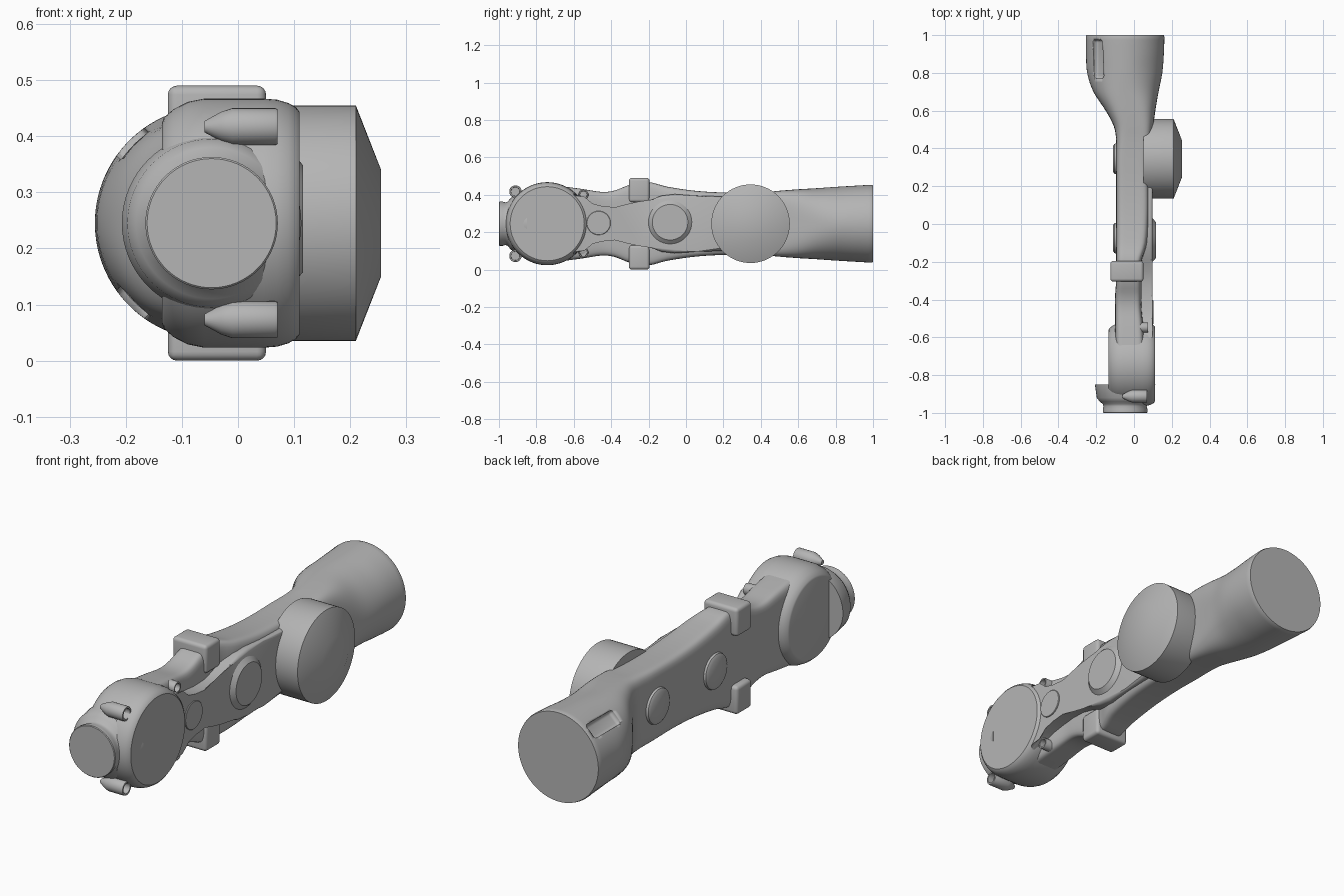
import bpy, bmesh, math

if "Cube" in bpy.data.objects:
    bpy.data.objects.remove(bpy.data.objects["Cube"])

CX, CZ = -0.047, 0.245
grey = bpy.data.materials.new("satin_grey")
grey.diffuse_color = (0.46, 0.46, 0.46, 1)
grey.use_nodes = True
grey.node_tree.nodes["Principled BSDF"].inputs["Base Color"].default_value = grey.diffuse_color


def finish(name, bm, angle=35):
    bmesh.ops.recalc_face_normals(bm, faces=bm.faces)
    me = bpy.data.meshes.new(name)
    bm.to_mesh(me)
    bm.free()
    me.materials.append(grey)
    ob = bpy.data.objects.new(name, me)
    bpy.context.collection.objects.link(ob)
    bpy.ops.object.select_all(action='DESELECT')
    ob.select_set(True)
    bpy.context.view_layer.objects.active = ob
    bpy.ops.object.shade_smooth_by_angle(angle=math.radians(angle))
    return ob


def skin(bm, rings):
    rows = [[bm.verts.new(p) for p in r] for r in rings]
    n = len(rows[0])
    for a, b in zip(rows, rows[1:]):
        for i in range(n):
            j = (i + 1) % n
            bm.faces.new((a[i], a[j], b[j], b[i]))
    bm.faces.new(rows[0])
    bm.faces.new(rows[-1])


def revolve(name, axis, c, profile, n=64):
    # profile: (distance along axis, radius); c: centre in the other two axes
    rings = []
    for t, r in profile:
        ring = []
        for i in range(n):
            a = 2 * math.pi * i / n
            u, v = c[0] + r * math.cos(a), c[1] + r * math.sin(a)
            ring.append((t, u, v) if axis == 'X' else (u, t, v))
        rings.append(ring)
    bm = bmesh.new()
    skin(bm, rings)
    return finish(name, bm)


def box(name, lo, hi, bevel=0.0):
    bm = bmesh.new()
    bmesh.ops.create_cube(bm, size=1)
    for v in bm.verts:
        v.co = [(l + h) / 2 + k * (h - l) for l, h, k in zip(lo, hi, v.co)]
    if bevel:
        bmesh.ops.bevel(bm, geom=bm.edges[:], offset=bevel, segments=4,
                        profile=0.5, affect='EDGES')
    return finish(name, bm)


def catmull(p, q, r, s, t):
    return [0.5 * (2 * b + (c - a) * t + (2 * a - 5 * b + 4 * c - d) * t * t
                   + (3 * b - a - 3 * c + d) * t ** 3) for a, b, c, d in zip(p, q, r, s)]


# Main arm: lofted from flat rounded slab to round tube (y, xmin, xmax, half z, roundness)
rows = [
    (-0.70, -0.10, 0.06, 0.205, 7), (-0.55, -0.10, 0.05, 0.185, 7),
    (-0.45, -0.10, 0.04, 0.170, 7), (-0.38, -0.10, 0.04, 0.178, 7),
    (-0.30, -0.095, 0.04, 0.208, 7), (-0.20, -0.095, 0.04, 0.222, 7),
    (-0.10, -0.095, 0.07, 0.198, 7), (0.05, -0.095, 0.08, 0.176, 7),
    (0.20, -0.095, 0.08, 0.167, 7), (0.35, -0.095, 0.075, 0.168, 7),
    (0.45, -0.095, 0.09, 0.172, 6), (0.52, -0.108, 0.102, 0.178, 4.5),
    (0.60, -0.150, 0.113, 0.184, 3.4), (0.70, -0.215, 0.130, 0.190, 2.4),
    (0.80, -0.248, 0.150, 0.197, 2), (0.90, -0.254, 0.158, 0.203, 2),
    (0.99, -0.255, 0.161, 0.208, 2), (1.0, -0.252, 0.158, 0.205, 2)]
rings = []
N = 96
for i in range(len(rows) - 1):
    quad = [rows[max(0, min(len(rows) - 1, i + k))] for k in (-1, 0, 1, 2)]
    last = i == len(rows) - 2
    for k in range(1 if last else 4):
        y, x0, x1, h, e = rows[i] if last else catmull(*quad, k / 4)
        ring = []
        for j in range(N):
            a = 2 * math.pi * (j + 0.5) / N
            c, s = math.cos(a), math.sin(a)
            f = (abs(c) ** e + abs(s) ** e) ** (-1 / e)
            ring.append(((x0 + x1) / 2 + (x1 - x0) / 2 * c * f, y, CZ + h * s * f))
        rings.append(ring)
y, x0, x1, h, e = rows[-1]
rings.append([((x0 + x1) / 2 + (x1 - x0) / 2 * math.cos(2 * math.pi * (j + 0.5) / N), y,
               CZ + h * math.sin(2 * math.pi * (j + 0.5) / N)) for j in range(N)])
bm = bmesh.new()
skin(bm, rings)
arm = finish("arm_body", bm, 40)

# Two shallow notches in the round end
for s in (-1, 1):
    cut = box("notch_cutter", (-0.035, 0.77, -0.035), (0.035, 0.975, 0.035), 0.015)
    cut.rotation_euler[1] = s * math.radians(45)
    cut.location = (CX - 0.150, 0, CZ + s * 0.150)
    cut.hide_render = True
    cut.hide_viewport = True
    m = arm.modifiers.new("notch", 'BOOLEAN')
    m.operation = 'DIFFERENCE'
    m.object = cut

# Raised waisted plate on the +x side
half = [(-0.66, 0.185), (-0.60, 0.165), (-0.55, 0.130), (-0.50, 0.108), (-0.45, 0.095),
        (-0.38, 0.088), (-0.31, 0.090), (-0.25, 0.103), (-0.19, 0.128), (-0.13, 0.150),
        (-0.06, 0.158), (0.05, 0.150), (0.21, 0.145)]
outline = half + [(y, -z) for y, z in reversed(half)]
bm = bmesh.new()
skin(bm, [[(x, y, CZ + z) for y, z in outline] for x in (0.0, 0.098)])
bmesh.ops.bevel(bm, geom=[e for e in bm.edges if all(v.co.x > 0.09 for v in e.verts)],
                offset=0.016, segments=4, profile=0.5, affect='EDGES')
finish("side_plate", bm)

# Round head with softened shoulders
revolve("head", 'X', (-0.742, CZ), [
    (-0.135, 0.180), (-0.132, 0.188), (-0.115, 0.203), (-0.09, 0.216), (-0.06, 0.222),
    (0.045, 0.222), (0.07, 0.220), (0.09, 0.214), (0.104, 0.206), (0.11, 0.198)], 96)

# Front stub with flange
revolve("front_stub", 'Y', (CX, CZ), [
    (-1.0, 0.115), (-0.997, 0.118), (-0.98, 0.118), (-0.965, 0.114), (-0.953, 0.118),
    (-0.94, 0.135), (-0.92, 0.15), (-0.85, 0.16)])

# Large side knob with cone cap
revolve("side_knob", 'X', (0.345, CZ), [
    (0.05, 0.208), (0.06, 0.21), (0.21, 0.21), (0.255, 0.095)])

# Round bosses on both sides
revolve("side_boss", 'X', (-0.085, CZ + 0.008), [
    (0.07, 0.118), (0.098, 0.116), (0.116, 0.095)])
revolve("pivot_cap", 'X', (-0.467, CZ + 0.004), [
    (0.05, 0.064), (0.101, 0.064), (0.103, 0.062)])
for y in (0.345, -0.075):
    revolve("rear_boss", 'X', (y, CZ), [
        (-0.07, 0.082), (-0.095, 0.082), (-0.104, 0.079), (-0.112, 0.066)])

for s in (-1, 1):
    # Edge lugs wrapping over the body
    z0, z1 = sorted((CZ + s * 0.115, CZ + s * 0.245))
    box("edge_lug", (-0.125, -0.305, z0), (0.05, -0.195, z1), 0.016)
    # Hollow screw sockets around the head
    for y, dz, x, r in ((-0.912, 0.172, 0.07, 0.033), (-0.548, 0.155, 0.075, 0.026)):
        revolve("screw_socket", 'X', (y, CZ + s * dz), [
            (-0.06, r * 0.3), (-0.03, r * 0.8), (-0.01, r), (x - 0.004, r), (x, r * 0.95),
            (x, r * 0.72), (x - 0.03, r * 0.7)], 32)
